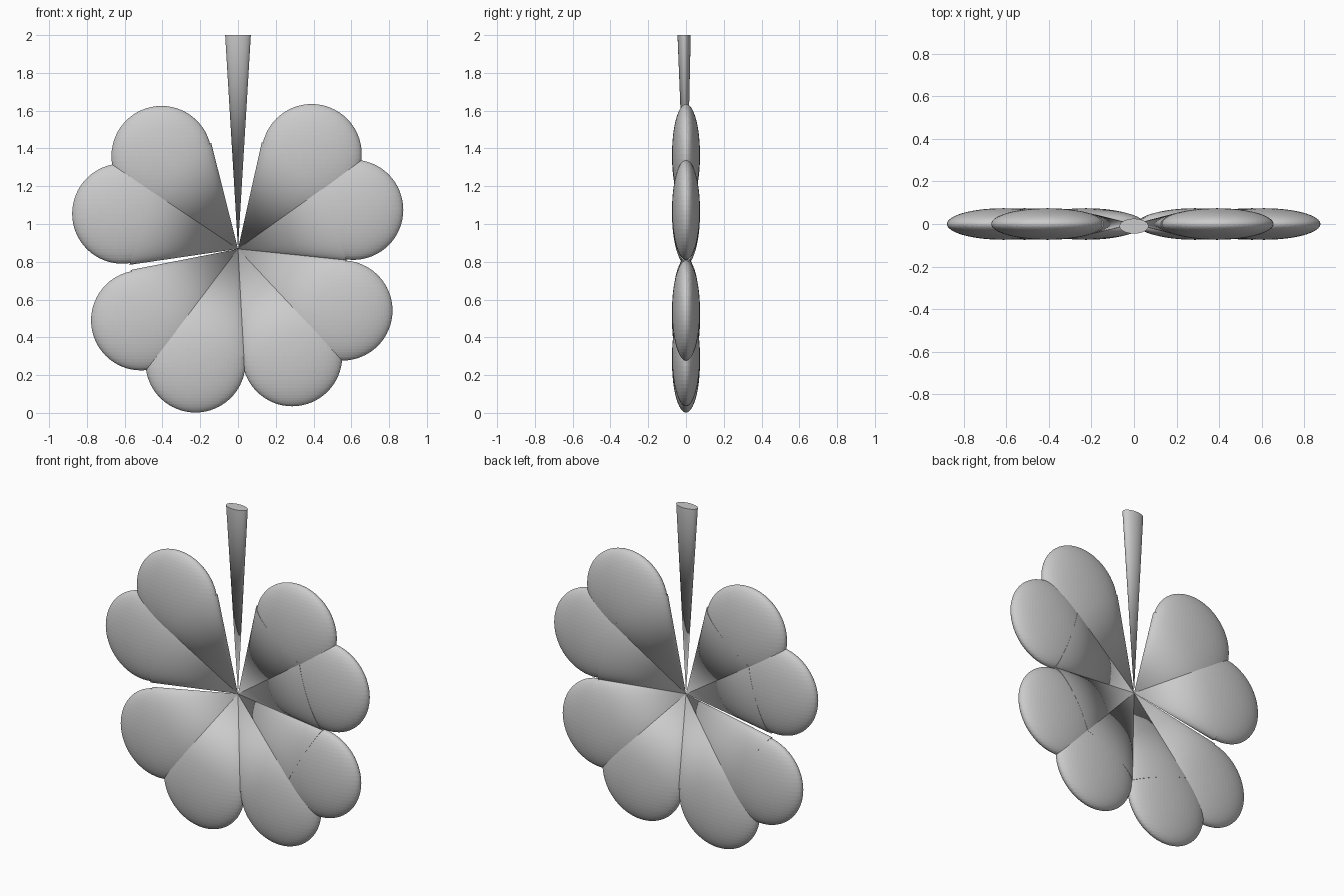
import bpy
import math
from mathutils import Vector, Matrix

if "Cube" in bpy.data.objects:
    bpy.data.objects.remove(bpy.data.objects["Cube"])

HUB = Vector((0, 0, 0.868))   # point where all parts meet
LOBE_R = 0.265                # lobe radius in the leaf plane
THICK = 0.074                 # half thickness of a lobe


def cone(name, tip, base, rx, ry, sides=64):
    """Elliptical cone from tip to base; ry is the half depth along y."""
    axis = base - tip
    bpy.ops.mesh.primitive_cone_add(vertices=sides, radius1=0, radius2=1, depth=1)
    ob = bpy.context.object
    ob.name = name
    z = axis.normalized()
    x = Vector((0, 1, 0)).cross(z).normalized()
    y = z.cross(x)
    rot = Matrix((x, y, z)).transposed().to_4x4()
    size = Matrix.Diagonal((rx, ry, axis.length, 1))
    ob.data.transform(Matrix.Translation((tip + base) / 2) @ rot @ size)
    bpy.ops.object.shade_smooth_by_angle(angle=math.radians(30))
    return ob


def lobe(name, centre):
    """Flattened ball that rounds off one half of a heart-shaped leaf."""
    bpy.ops.mesh.primitive_uv_sphere_add(segments=64, ring_count=32, radius=1, location=centre)
    ob = bpy.context.object
    ob.name = name
    ob.scale = (LOBE_R, THICK, LOBE_R)
    return ob


# Lobe centres (x, z), two per leaf
leaves = {
    "upper_right": [(0.39, 1.37), (0.61, 1.075)],
    "lower_right": [(0.553, 0.542), (0.287, 0.30)],
    "lower_left": [(-0.225, 0.267), (-0.513, 0.49)],
    "upper_left": [(-0.613, 1.055), (-0.405, 1.36)],
}

# Leaves: each half is a lobe plus a cone tapering to the hub
for leaf, centres in leaves.items():
    for i, (x, z) in enumerate(centres, 1):
        c = Vector((x, 0, z))
        lobe(f"{leaf}_leaf_lobe_{i}", c)
        d = (c - HUB).normalized()
        cone(f"{leaf}_leaf_taper_{i}", HUB, HUB + d * 0.525, 0.248, 0.067)

# Stem: thin cone widening upward, leaning slightly forward
cone("stem", HUB, Vector((0, -0.01, 2.0)), 0.068, 0.035)
